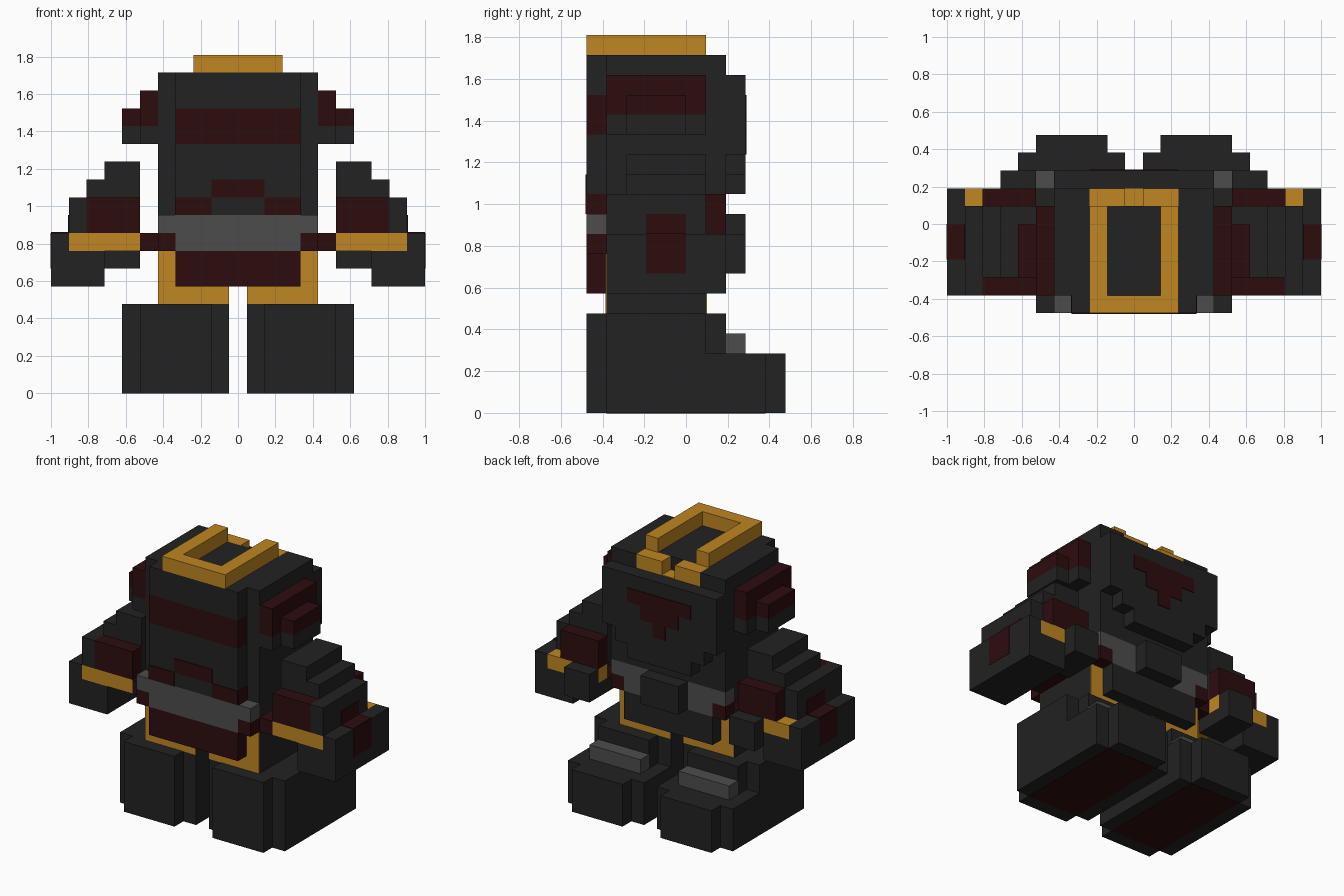
import bpy

cube = bpy.data.objects.get("Cube")
if cube:
    bpy.data.objects.remove(cube, do_unlink=True)

U = 2 / 21      # size of one block
T = 0.05        # thickness of painted plates, in blocks


def material(name, rgb):
    m = bpy.data.materials.new(name)
    m.use_nodes = True
    m.diffuse_color = (*rgb, 1)
    bsdf = next(n for n in m.node_tree.nodes if n.type == 'BSDF_PRINCIPLED')
    bsdf.inputs["Base Color"].default_value = (*rgb, 1)
    bsdf.inputs["Roughness"].default_value = 0.9
    return m


DARK = material("charcoal", (0.016, 0.016, 0.016))
RED = material("dark red", (0.026, 0.0037, 0.0048))
GOLD = material("gold", (0.52, 0.24, 0.016))
GREY = material("grey", (0.073, 0.073, 0.073))


def box(name, mat, x, y, z):
    """Box from (low, high) pairs given in blocks."""
    lo, hi = zip(x, y, z)
    bpy.ops.mesh.primitive_cube_add(size=1, location=[(a + b) / 2 * U for a, b in zip(lo, hi)])
    ob = bpy.context.object
    ob.name = name
    ob.scale = [(b - a) * U for a, b in zip(lo, hi)]
    bpy.ops.object.transform_apply(location=False, rotation=False, scale=True)
    ob.data.materials.append(mat)
    return ob


def pair(name, mat, x, y, z):
    """The same box on both sides of the body."""
    box("left_" + name, mat, x, y, z)
    box("right_" + name, mat, (-x[1], -x[0]), y, z)


def mid(name, mat, half, y, z):
    box(name, mat, (-half, half), y, z)


# Legs and boots
pair("leg", DARK, (.5, 6.5), (-4, 1), (0, 5))
pair("leg_middle", DARK, (1.5, 5.5), (-5, 2), (0, 5))
pair("foot", DARK, (.5, 6.5), (-4, 4), (0, 3))
pair("foot_middle", DARK, (1.5, 5.5), (-5, 5), (0, 3))
pair("boot_strap", GREY, (1.5, 5.5), (2, 3), (3, 4))
pair("sole", RED, (1.5, 5.5), (-4, 4), (-T * .4, T))

# Hips with gold trim and hanging panels
pair("hip", DARK, (.5, 4.5), (-4, 1), (5, 6))
mid("pelvis", DARK, 4.5, (-4, 1), (6, 10))
for side, y in (("front", (-4 - T, -4)), ("back", (1, 1 + T))):
    pair(side + "_hip_trim", GOLD, (.5, 4.5), y, (5, 6))
    pair(side + "_hip_trim_upright", GOLD, (3.5, 4.5), y, (6, 8))
mid("front_panel", RED, 3.5, (-5, -4), (6, 8))
mid("back_panel", DARK, 3.5, (1, 2), (6, 8))

# Belt
for side, y in (("front", (-5, -4)), ("back", (1, 2))):
    mid(side + "_belt_lower", GREY, 3.5, y, (8, 9))
    mid(side + "_belt_upper", GREY, 4.5, y, (9, 10))
    pair(side + "_belt_pouch", RED, (3.5, 4.5), y, (8, 9))
mid("buckle", DARK, 1.5, (2, 3), (8, 10))
pair("arm_link", RED, (4.5, 5.5), (-4, 1), (8, 9))

# Head
mid("head", DARK, 4.5, (-4, 1), (10, 18))
mid("head_front_part", DARK, 4.5, (1, 2), (10, 17))
pair("head_upper_side", DARK, (2.5, 4.5), (1, 2), (17, 18))
mid("head_shell_low", DARK, 3.5, (-5, -4), (10, 14))
mid("head_band", RED, 3.5, (-5, -4), (14, 16))
mid("head_shell_high", DARK, 3.5, (-5, -4), (16, 18))
pair("shell_mark", RED, (1.5, 3.5), (-5 - T, -5), (10, 11))
pair("shell_mark_side", RED, (3.5, 3.5 + T), (-5, -4), (10, 11))
mid("shell_arch", RED, 1.5, (-5 - T, -5), (11, 12))

# Face plate narrowing to the jaw, with stepped marking
mid("face", DARK, 4.5, (2, 3), (13, 17))
mid("jaw", DARK, 3.5, (2, 3), (12, 13))
mid("chin", DARK, 2.5, (2, 3), (11, 12))
for i, half in enumerate((.5, 1.5, 2.5)):
    mid(f"face_mark_{i + 1}", RED, half, (3, 3 + T), (13 + i, 14 + i))

# Ear pads
pair("ear_base", DARK, (4.5, 5.5), (-4, 1), (14, 15))
pair("ear_pad", RED, (4.5, 5.5), (-4, 1), (15, 17))
pair("ear_cap_base", DARK, (5.5, 6.5), (-3, 0), (14, 15))
pair("ear_cap", RED, (5.5, 6.5), (-3, 0), (15, 16))

# Gold crest
pair("crest_side", GOLD, (1.5, 2.5), (-4, 1), (18, 19))
mid("crest_end", GOLD, 2.5, (-5, -4), (18, 19))
pair("crest_prong", GOLD, (.5, 2.5), (1, 2), (17, 18))
mid("crest_notch", GOLD, .5, (1, 2), (17, 17 + T))

# Arms, stepped from the shoulder down
pair("shoulder", DARK, (5.5, 7.5), (-3, 1), (12, 13))
pair("upper_arm", DARK, (5.5, 8.5), (-3, 1), (11, 12))
pair("elbow", DARK, (5.5, 8.5), (-3, 1), (9, 11))
pair("elbow_outer", DARK, (8.5, 9.5), (-4, 1), (9, 11))
for side, y in (("front", (-4, -3)), ("back", (1, 2))):
    pair(side + "_arm_plate", RED, (5.5, 8.5), y, (9, 11))
pair("wrist_band", GOLD, (5.5, 9.5), (-4, 2), (8, 9))
pair("cuff", DARK, (9.5, 10.5), (-4, 2), (6, 9))
pair("hand", DARK, (7.5, 9.5), (-4, 2), (6, 8))
pair("fist", DARK, (5.5, 7.5), (2, 3), (7, 9))
pair("palm", DARK, (5.5, 7.5), (0, 2), (7, 8))

# Red marking down the outside of each arm
pair("cuff_mark", RED, (10.5, 10.5 + T * .4), (-2, 0), (7, 9))
pair("cuff_top_mark", RED, (9.5, 10.5), (-2, 0), (9, 9 + T))
pair("elbow_mark", RED, (9.5, 9.5 + T), (-2, 0), (9, 10))
